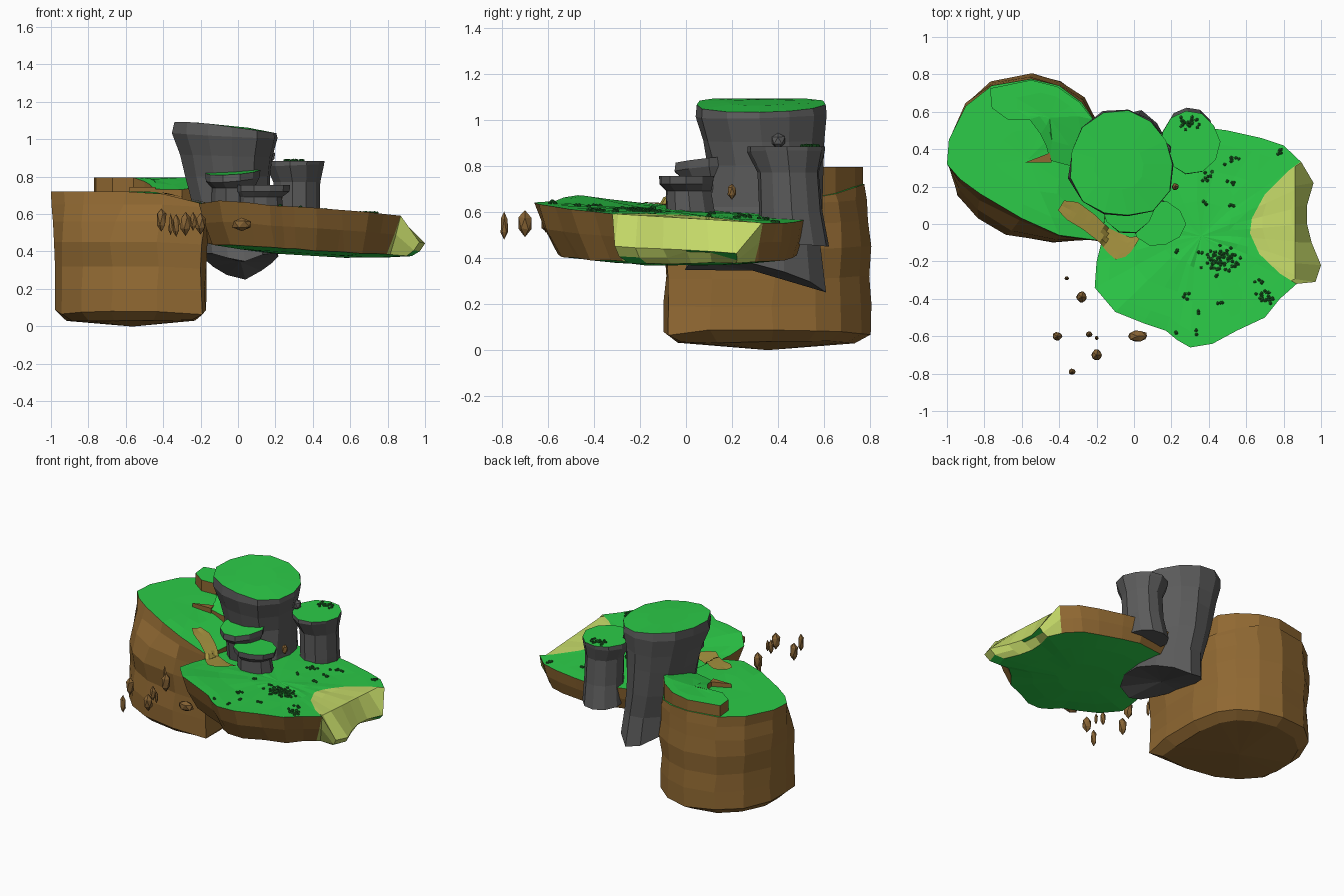
import bpy, bmesh, math, random
from mathutils import Vector
from mathutils.bvhtree import BVHTree

if "Cube" in bpy.data.objects:
    bpy.data.objects.remove(bpy.data.objects["Cube"])

random.seed(4)


def material(name, rgb):
    m = bpy.data.materials.new(name)
    m.diffuse_color = (*rgb, 1)
    m.use_nodes = True
    m.node_tree.nodes["Principled BSDF"].inputs["Base Color"].default_value = m.diffuse_color
    return m


GRASS = material("grass green", (0.025, 0.6, 0.065))
EARTH = material("earth brown", (0.28, 0.14, 0.032))
STONE = material("stone grey", (0.105, 0.105, 0.105))
SAND = material("pale sand", (0.56, 0.7, 0.14))
PATH = material("path tan", (0.38, 0.29, 0.05))
TUFT = material("tuft dark green", (0.014, 0.14, 0.022))
PEBBLE = material("pebble brown", (0.24, 0.125, 0.035))


def finish(name, bm, mats, rule=None):
    bmesh.ops.recalc_face_normals(bm, faces=bm.faces)
    bm.normal_update()
    if rule:
        for f in bm.faces:
            f.material_index = rule(f)
    me = bpy.data.meshes.new(name)
    bm.to_mesh(me)
    bm.free()
    for m in mats:
        me.materials.append(m)
    ob = bpy.data.objects.new(name, me)
    bpy.context.collection.objects.link(ob)
    return ob


def loft(rings, dip=0):
    """Skin a stack of equal-length rings and cap both ends."""
    bm = bmesh.new()
    vs = [[bm.verts.new(p) for p in r] for r in rings]
    n = len(vs[0])
    for a, b in zip(vs, vs[1:]):
        for i in range(n):
            j = (i + 1) % n
            bm.faces.new((a[i], a[j], b[j], b[i]))
    for r, d in ((vs[0], dip), (vs[-1], 0)):
        c = bm.verts.new(sum((v.co for v in r), Vector()) / n - Vector((0, 0, d)))
        for i in range(n):
            bm.faces.new((r[i], r[(i + 1) % n], c))
    return bm


def scaled(outline, c, s):
    return [(c[0] + (x - c[0]) * s, c[1] + (y - c[1]) * s) for x, y in outline]


def jit(a):
    return random.uniform(-a, a)


# Tall earth cliff on the left
top = [(-1, .32), (-.99, .45), (-.9, .63), (-.76, .74), (-.55, .775), (-.4, .74), (-.28, .65),
       (-.21, .55), (-.16, .38), (-.15, .1), (-.17, -.09), (-.4, -.06), (-.6, .03), (-.82, .16), (-.93, .24)]
base = [(-.985, .3), (-.98, .46), (-.9, .65), (-.76, .77), (-.55, .81), (-.39, .77), (-.27, .68),
        (-.2, .57), (-.165, .38), (-.165, .1), (-.185, -.085), (-.43, -.105), (-.68, -.06), (-.84, .03), (-.95, .15)]


def cliff_h(x, y):
    return 0.72 - 0.07 * min(1, max(0, (x + .45) / .28))


def mix(t):
    return [(a[0] + (b[0] - a[0]) * t, a[1] + (b[1] - a[1]) * t) for a, b in zip(top, base)]


cc = (-.57, .33)
rings = [[(x, y, .033 + jit(.006)) for x, y in scaled(base, cc, .84)],
         [(x, y, .075 + jit(.015)) for x, y in scaled(base, cc, .985)]]
for z, t, s in ((.2, 1, .98), (.32, .9, .975), (.45, 1, .995), (.56, .7, .99), (.65, .2, .995)):
    rings.append([(x + jit(.008), y + jit(.008), z - .06 * max(0, x + .4)) for x, y in scaled(mix(t), cc, s)])
for s in (1, .75, .4):
    rings.append([(x, y, cliff_h(x, y)) for x, y in scaled(top, cc, s)])
cliff = finish("cliff", loft(rings, .033), [EARTH, GRASS],
               lambda f: int(f.normal.z > .6 and f.calc_center_median().z > .6))

# Raised ledge on the cliff, curling down to a low toe
ledge = [(-.77, .725), (-.76, .62), (-.67, .555), (-.56, .56), (-.5, .48), (-.47, .42), (-.45, .34), (-.3, .3),
         (-.19, .4), (-.22, .56), (-.29, .65), (-.41, .735), (-.55, .77)]
rings = [[(x, y, .66) for x, y in ledge]]
for s in (1, .6):
    rings.append([(x, y, .73 + .065 * min(1, max(0, (y - .33) / .22))) for x, y in scaled(ledge, (-.42, .6), s)])
finish("cliff_ledge", loft(rings), [EARTH, GRASS], lambda f: int(f.normal.z > .6))
toe = [(-.58, .33), (-.45, .38), (-.44, .33)]
finish("ledge_toe", loft([[(x, y, .68) for x, y in toe], [(x, y, .745) for x, y in toe]]), [EARTH])

# Wide meadow slab on the right, with a sandy end
rim = [(-.2, -.2), (-.21, -.34), (-.1, -.47), (.05, -.53), (.17, -.57), (.23, -.62), (.3, -.66), (.42, -.64),
       (.55, -.57), (.7, -.5), (.78, -.4), (.87, -.32), (.97, -.31), (1, -.22), (.95, -.1), (.925, 0), (.925, .1),
       (.96, .22), (.895, .33), (.8, .42), (.68, .46), (.5, .5), (.35, .52), (.12, .48), (-.08, .4), (-.2, .25),
       (-.24, .1), (-.17, -.08)]


def slab_h(x, y):
    bump = .025 * math.exp(-((x + .05) ** 2 + (y + .47) ** 2) / .04)
    drop = .135 * min(1, max(0, (x - .86) / .065)) if abs(y) < .315 else 0
    return .615 - .05 * x - .06 * y + bump - drop


def low_h(x):
    return .43 - .06 * x


mc, lc = (.33, -.05), (.4, .2)
rings = [[(x, y, low_h(x) - .03) for x, y in scaled(rim, (.38, -.03), .3)],
         [(x, y, low_h(x) - .018) for x, y in scaled(rim, (.38, .02), .62)],
         [(min(x, .93), y, low_h(x) + jit(.004)) for x, y in scaled(rim, lc, .88)],
         [(x + jit(.006), y + jit(.006), .42 * low_h(x) + .58 * slab_h(x, y) - .012)
          for x, y in scaled(rim, lc, .955)]]
for s in (1, .94, .86, .6, .3):
    rings.append([(x, y, slab_h(x, y) + (jit(.005) if s < .8 else 0))
                  for x, y in ((min(x, .86) if .5 < s < 1 else x, y) for x, y in scaled(rim, mc, s))])
bm = loft(rings)
# cut the curved sand border into the slab, so the colour change is clean
shore = [(.9, .34), (.82, .28), (.7, .16), (.63, .03), (.62, -.05), (.67, -.16), (.78, -.265), (.9, -.34)]
planes = []
for (ax, ay), (bx, by) in zip(shore, shore[1:]):
    n = Vector((ay - by, bx - ax, 0)).normalized()
    planes.append((Vector((ax, ay, 0)), n))
    near = [f for f in bm.faces if max(v.co.x for v in f.verts) > .55]
    geom = list({e for f in near for e in f.edges} | {v for f in near for v in f.verts}) + near
    bmesh.ops.bisect_plane(bm, geom=geom, plane_co=planes[-1][0], plane_no=n, dist=1e-5)


def slab_colour(f):
    c = f.calc_center_median()
    if f.normal.z < -.8:
        return 1
    if all((c - p).dot(n) >= -1e-4 for p, n in planes):
        return 2
    return int(f.normal.z > .6)


slab = finish("meadow_slab", bm, [EARTH, GRASS, SAND], slab_colour)


# Stone pillars: each level is (centre x, centre y, radius x, radius y, z, slope x, slope y, valley in x)
def pillar(name, levels, n=13, rough=.05, limit=9):
    wob = [1 + jit(rough) for _ in range(n)]
    rings = []
    for cx, cy, rx, ry, z, sx, sy, valley in levels:
        ring = []
        for i in range(n):
            a = math.tau * i / n
            dx = rx * math.cos(a) * wob[i] * (1 + jit(.02))
            dy = ry * math.sin(a) * wob[i] * (1 + jit(.02))
            ring.append((cx + dx, cy + dy, min(limit, z + sx * dx + sy * dy + valley * abs(dx))))
        rings.append(ring)
    top_z = levels[-1][4]
    return finish(name, loft(rings), [STONE, GRASS],
                  lambda f: int(f.normal.z > .6 and f.calc_center_median().z > top_z - .06))


pillar("main_pillar", [
    (.015, .29, .2, .315, .29, 0, -.16, .42), (.0, .3, .19, .28, .46, 0, 0, 0), (-.03, .33, .2, .26, .62, 0, 0, 0),
    (-.05, .34, .225, .255, .8, 0, 0, 0), (-.06, .33, .245, .27, .91, -.03, 0, 0),
    (-.065, .32, .28, .295, 1.02, -.05, .02, 0), (-.065, .32, .275, .292, 1.07, -.14, 0, 0),
    (-.08, .32, .13, .14, 1.075, -.1, 0, 0)], limit=1.092)
pillar("side_pillar", [
    (.3, .475, .135, .155, .46, 0, -.08, 0), (.31, .46, .125, .14, .6, 0, 0, 0), (.31, .45, .125, .135, .77, 0, 0, 0),
    (.3, .44, .155, .17, .86, .04, 0, 0), (.3, .44, .157, .17, .883, 0, 0, 0)], 11)
pillar("upper_step", [
    (-.03, .12, .12, .12, .6, 0, 0, 0), (-.03, .11, .115, .13, .74, 0, 0, 0),
    (-.035, .1, .145, .155, .785, .08, .08, 0), (-.035, .1, .147, .155, .825, .06, .1, 0)], 10)
pillar("lower_step", [
    (.12, .02, .12, .11, .58, 0, 0, 0), (.12, .01, .11, .1, .69, 0, 0, 0),
    (.13, 0, .14, .12, .72, 0, 0, 0), (.13, 0, .142, .122, .755, 0, 0, 0)], 10)

# Ground lookup for draped details
deps = bpy.context.evaluated_depsgraph_get()
trees = [BVHTree.FromObject(o, deps) for o in bpy.data.objects if "toe" not in o.name]


def ground(x, y, ts=trees):
    hits = [t.ray_cast(Vector((x, y, 3)), Vector((0, 0, -1)))[0] for t in ts]
    return max([h.z for h in hits if h], default=.6)


# Worn path draped from the cliff to the meadow
floor = [BVHTree.FromObject(o, deps) for o in (cliff, slab)]
route = [(-.39, .1, .03), (-.33, .07, .055), (-.24, .01, .05), (-.16, -.06, .045), (-.11, -.1, .06),
         (-.06, -.13, .07), (-.01, -.12, .065), (.02, -.1, .045)]
bm = bmesh.new()
prev = None
dense = [tuple(a[k] + (b[k] - a[k]) * t / 4 for k in range(3)) for a, b in zip(route, route[1:]) for t in range(4)]
for x, y, w in dense:
    row = []
    for s in (-1, -.5, 0, .5, 1):
        px, py = x + .55 * w * s, y + .85 * w * s
        z = max(ground(px + ox, py + oy, floor) for ox in (-.012, 0, .012) for oy in (-.012, 0, .012))
        row.append(bm.verts.new((px, py, z + .006)))
    if prev:
        for i in range(4):
            bm.faces.new((prev[i], prev[i + 1], row[i + 1], row[i]))
    prev = row
finish("path", bm, [PATH])


def blob(bm, c, r):
    out = bmesh.ops.create_icosphere(bm, subdivisions=1, radius=1)
    for v in out["verts"]:
        v.co = Vector(c) + Vector(v.co[k] * r[k] * (1 + jit(.12)) for k in range(3))


# Grass tufts: (x, y, count, spread)
bm = bmesh.new()
for x, y, n, s in [(.46, -.19, 75, .055), (.7, -.39, 22, .03), (.3, .54, 22, .03), (.53, .35, 8, .02),
                   (.4, .25, 9, .025), (.52, .1, 5, .015), (.77, .38, 6, .015), (.38, .11, 3, .01),
                   (.28, -.38, 4, .02), (.46, -.43, 3, .012), (.35, -.47, 2, .01), (.22, -.58, 3, .012),
                   (.33, -.58, 2, .01), (.24, -.14, 3, .012), (.53, .22, 4, .015), (.68, -.3, 4, .02)]:
    for _ in range(n):
        px, py = x + random.gauss(0, s * .8), y + random.gauss(0, s * .6)
        blob(bm, (px, py, ground(px, py) + .003), (.01, .01, .009))
finish("grass_tufts", bm, [TUFT])

# Loose floating rocks in front
bm = bmesh.new()
for x, y, z, rx, ry, rz in [(-.36, -.29, .54, .013, .012, .06), (-.28, -.39, .55, .03, .032, .065),
                            (-.41, -.6, .57, .028, .026, .065), (-.24, -.59, .56, .02, .018, .05),
                            (-.2, -.61, .55, .012, .012, .04), (-.2, -.7, .55, .032, .032, .055),
                            (-.33, -.79, .54, .02, .018, .065), (.02, -.6, .545, .06, .033, .035)]:
    blob(bm, (x, y, z), (rx, ry, rz))
blob(bm, (.22, .2, .69), (.02, .02, .035))
finish("loose_rocks", bm, [PEBBLE])

# Stone knob on the main pillar
bm = bmesh.new()
blob(bm, (.17, .4, .91), (.035, .035, .035))
finish("stone_knob", bm, [STONE])
